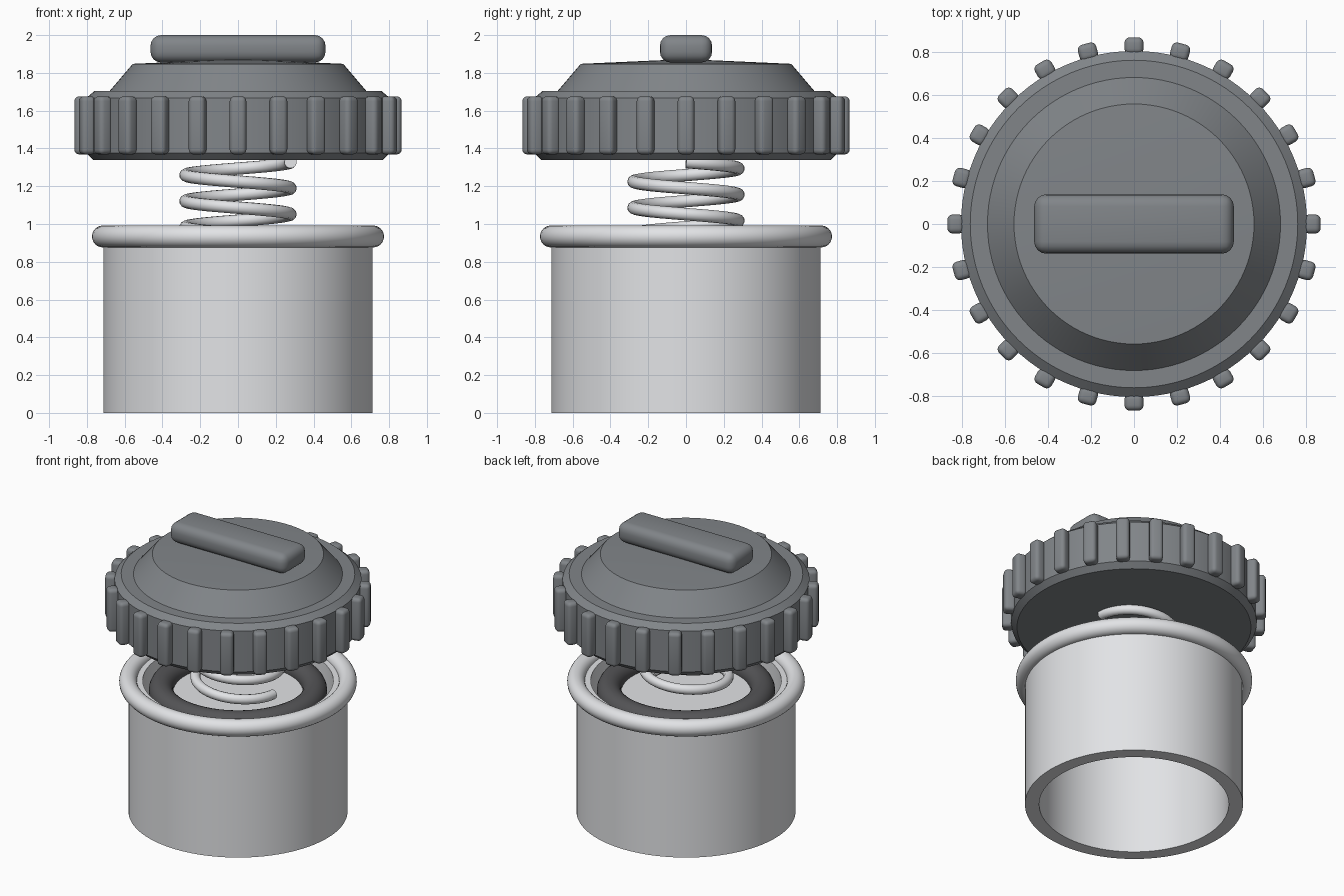
import bpy, bmesh, math
from mathutils import Matrix, Vector

if "Cube" in bpy.data.objects:
    bpy.data.objects.remove(bpy.data.objects["Cube"])


def material(name, rgb):
    m = bpy.data.materials.new(name)
    m.diffuse_color = (*rgb, 1)
    m.use_nodes = True
    m.node_tree.nodes["Principled BSDF"].inputs["Base Color"].default_value = m.diffuse_color
    return m


METAL = material("metal", (0.76, 0.77, 0.79))
PLASTIC = material("plastic", (0.22, 0.235, 0.25))
RUBBER = material("rubber", (0.09, 0.09, 0.095))


def finish(name, bm, mat):
    bmesh.ops.recalc_face_normals(bm, faces=bm.faces)
    me = bpy.data.meshes.new(name)
    bm.to_mesh(me)
    bm.free()
    me.materials.append(mat)
    ob = bpy.data.objects.new(name, me)
    bpy.context.collection.objects.link(ob)
    bpy.ops.object.select_all(action='DESELECT')
    ob.select_set(True)
    bpy.context.view_layer.objects.active = ob
    bpy.ops.object.shade_smooth_by_angle(angle=math.radians(30))
    return ob


def lathe(name, profile, mat, closed=False, n=96):
    """Revolve (radius, z) points round the z axis."""
    bm = bmesh.new()
    pts = [bm.verts.new((r, 0, z)) for r, z in profile]
    pairs = list(zip(pts, pts[1:])) + ([(pts[-1], pts[0])] if closed else [])
    edges = [bm.edges.new(p) for p in pairs]
    bmesh.ops.spin(bm, geom=pts + edges, cent=(0, 0, 0), axis=(0, 0, 1),
                   angle=2 * math.pi, steps=n, use_merge=True)
    bmesh.ops.remove_doubles(bm, verts=bm.verts, dist=1e-5)
    return finish(name, bm, mat)


def ring(name, major, minor, z, mat, n=24):
    a = [2 * math.pi * i / n for i in range(n)]
    return lathe(name, [(major + minor * math.cos(t), z + minor * math.sin(t)) for t in a], mat, True)


def rounded_box(bm, size, centre, bevel, turn=0.0):
    part = bmesh.new()
    bmesh.ops.create_cube(part, size=1, matrix=Matrix.Diagonal((*size, 1)))
    bmesh.ops.bevel(part, geom=part.edges[:], offset=bevel, segments=4,
                    profile=0.5, affect='EDGES')
    part.transform(Matrix.Rotation(turn, 4, 'Z') @ Matrix.Translation(centre))
    tmp = bpy.data.meshes.new("tmp")
    part.to_mesh(tmp)
    part.free()
    bm.from_mesh(tmp)
    bpy.data.meshes.remove(tmp)


# Neck tube with rolled rim
lathe("neck", [(0.62, 0), (0.713, 0), (0.713, 0.94), (0.62, 0.94)], METAL, closed=True)
ring("neck_rim", 0.715, 0.058, 0.934, METAL)

# Sealing gasket on a valve plate inside the neck
ring("gasket", 0.5, 0.08, 0.87, RUBBER)
lathe("valve_plate", [(0, 0.81), (0.55, 0.81), (0.55, 0.86), (0, 0.86)], METAL)

# Coil spring
turns, steps = 3, 48
curve = bpy.data.curves.new("spring", 'CURVE')
curve.dimensions = '3D'
curve.bevel_depth = 0.033
curve.bevel_resolution = 4
curve.use_fill_caps = True
curve.materials.append(METAL)
spline = curve.splines.new('POLY')
spline.points.add(turns * steps)
for i, p in enumerate(spline.points):
    t = i / steps
    a = -2 * math.pi * t
    p.co = (0.278 * math.cos(a), 0.278 * math.sin(a), 0.914 + 0.138 * t, 1)
    p.radius = 1
spline.use_smooth = True
bpy.context.collection.objects.link(bpy.data.objects.new("spring", curve))

# Cap body
lathe("cap", [(0, 1.338), (0.765, 1.338), (0.803, 1.375), (0.803, 1.668),
              (0.76, 1.704), (0.68, 1.704), (0.557, 1.848), (0, 1.873)], PLASTIC)

# Grip ribs round the cap
bm = bmesh.new()
for i in range(24):
    rounded_box(bm, (0.078, 0.088, 0.307), (0.827, 0, 1.522), 0.025, i * math.tau / 24)
finish("grip_ribs", bm, PLASTIC)

# Handle bar
bm = bmesh.new()
rounded_box(bm, (0.926, 0.276, 0.145), (0, 0, 1.9275), 0.056)
finish("handle", bm, PLASTIC)
